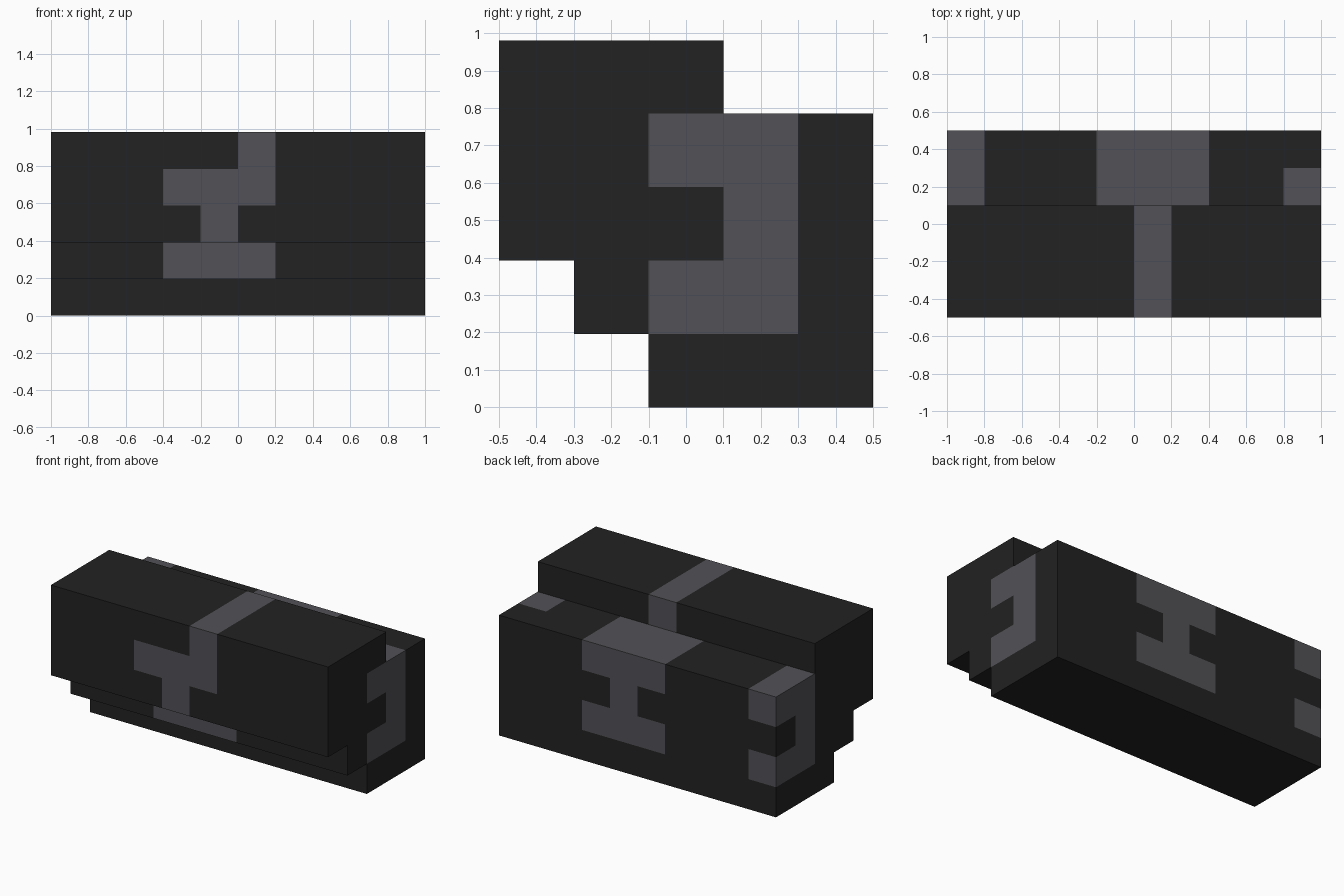
import bpy, bmesh
from mathutils import Vector

cube = bpy.data.objects.get("Cube")
if cube:
    bpy.data.objects.remove(cube, do_unlink=True)

CELL = Vector((0.2, 0.2, 0.1962))
COUNT = (10, 5, 5)


def material(name, colour):
    mat = bpy.data.materials.new(name)
    mat.use_nodes = True
    mat.diffuse_color = colour
    bsdf = mat.node_tree.nodes["Principled BSDF"]
    bsdf.inputs["Base Color"].default_value = colour
    bsdf.inputs["Roughness"].default_value = 0.8
    return mat


charcoal = material("charcoal", (0.016, 0.016, 0.016, 1))
slate_grey = material("slate_grey", (0.084, 0.082, 0.093, 1))

# Inlaid blocks, as cell ranges (x, y, z)
INLAYS = [
    # strap over the top ledge
    ((5, 6), (0, 3), (4, 5)),
    # front emblem
    ((3, 6), (0, 1), (3, 4)), ((4, 5), (0, 1), (2, 3)), ((3, 6), (1, 2), (1, 2)),
    # back emblem
    ((4, 7), (3, 5), (3, 4)), ((5, 6), (4, 5), (2, 3)), ((4, 7), (4, 5), (1, 2)),
    # left end emblem
    ((9, 10), (2, 4), (3, 4)), ((9, 10), (3, 4), (2, 3)), ((9, 10), (2, 4), (1, 2)),
    # right end emblem
    ((0, 1), (3, 5), (3, 4)), ((0, 1), (3, 4), (2, 3)), ((0, 1), (3, 5), (1, 2)),
]


def is_inlaid(point):
    return any(all(lo < c < hi for c, (lo, hi) in zip(point, box)) for box in INLAYS)


# Stepped side profile (y, z) in cells, extruded along x
profile = [(2, 0), (5, 0), (5, 4), (3, 4), (3, 5), (0, 5), (0, 2), (1, 2), (1, 1), (2, 1)]
bm = bmesh.new()
end = bm.faces.new([bm.verts.new((0, y, z)) for y, z in profile])
sweep = bmesh.ops.extrude_face_region(bm, geom=[end])
moved = [v for v in sweep["geom"] if isinstance(v, bmesh.types.BMVert)]
bmesh.ops.translate(bm, verts=moved, vec=(COUNT[0], 0, 0))

# Cut along the cell grid, then colour the faces by cell
for axis in range(3):
    normal = Vector([float(i == axis) for i in range(3)])
    for step in range(1, COUNT[axis]):
        bmesh.ops.bisect_plane(bm, geom=bm.verts[:] + bm.edges[:] + bm.faces[:],
                               plane_co=normal * step, plane_no=normal, dist=0.0001)
bmesh.ops.recalc_face_normals(bm, faces=bm.faces[:])
bm.normal_update()
for face in bm.faces:
    inside = face.calc_center_median() - face.normal * 0.5
    face.material_index = int(is_inlaid(inside))

# Merge flat areas of one colour, then scale and centre
bmesh.ops.dissolve_limit(bm, angle_limit=0.01, verts=bm.verts[:], edges=bm.edges[:],
                         delimit={'MATERIAL'})
bmesh.ops.translate(bm, verts=bm.verts[:], vec=(-COUNT[0] / 2, -COUNT[1] / 2, 0))
bmesh.ops.scale(bm, verts=bm.verts[:], vec=CELL)

mesh = bpy.data.meshes.new("stepped_block")
bm.to_mesh(mesh)
bm.free()
mesh.materials.append(charcoal)
mesh.materials.append(slate_grey)
block = bpy.data.objects.new("stepped_block", mesh)
bpy.context.collection.objects.link(block)
